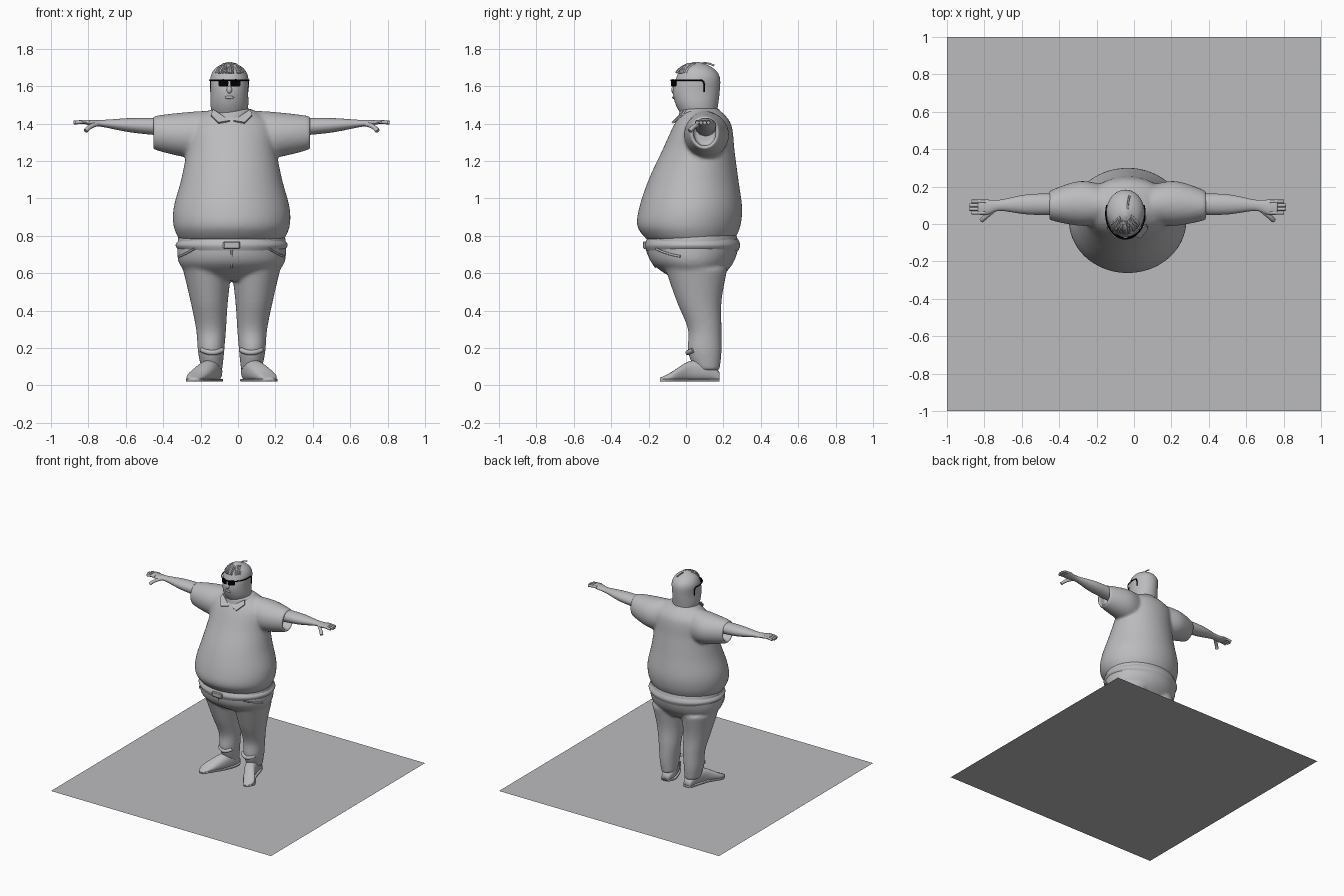
import bpy, bmesh, math, random

if "Cube" in bpy.data.objects:
    bpy.data.objects.remove(bpy.data.objects["Cube"])
random.seed(4)
BODY_X = -0.034   # body centre line
HEAD_X = -0.012   # head offset from the body centre


def material(name, rgb):
    mat = bpy.data.materials.new(name)
    mat.use_nodes = True
    mat.diffuse_color = (*rgb, 1)
    mat.node_tree.nodes["Principled BSDF"].inputs["Base Color"].default_value = (*rgb, 1)
    return mat


GREY = material("plain grey", (0.5, 0.5, 0.52))
BLACK = material("black", (0, 0, 0))


def finish(name, data, mat):
    ob = bpy.data.objects.new(name, data)
    bpy.context.collection.objects.link(ob)
    ob.location.x = BODY_X
    data.materials.append(mat)
    return ob


def make(name, bm, mat=GREY, mirror=False, voxel=0, smooth=True, thickness=0):
    bmesh.ops.recalc_face_normals(bm, faces=bm.faces)
    for face in bm.faces:
        face.smooth = smooth
    mesh = bpy.data.meshes.new(name)
    bm.to_mesh(mesh)
    bm.free()
    ob = finish(name, mesh, mat)
    if mirror:
        ob.modifiers.new("mirror", "MIRROR").use_mirror_merge = False
    if thickness:
        ob.modifiers.new("thickness", "SOLIDIFY").thickness = thickness
    if voxel:
        blend = ob.modifiers.new("blend", "REMESH")
        blend.mode, blend.voxel_size, blend.use_smooth_shade = "VOXEL", voxel, True
        soften = ob.modifiers.new("soften", "SMOOTH")
        soften.factor, soften.iterations = 0.5, 5
    return ob


def spline(before, start, end, after, t):
    """Point on a smooth curve through neighbouring rings."""
    result = []
    for p, q, r, s in zip(before, start, end, after):
        m, n = (r - p) / 2, (s - q) / 2
        result.append(q + t * m + t * t * (3 * (r - q) - 2 * m - n) + t ** 3 * (2 * (q - r) + m + n))
    return result


def loft(bm, axis, rings, sides=48, power=2, steps=5, sign=1, caps=True):
    """Skin rings of (position, low a, high a, low b, high b) along an axis."""
    last = len(rings) - 1
    full = []
    for i in range(last):
        quad = (rings[max(i - 1, 0)], rings[i], rings[i + 1], rings[min(i + 2, last)])
        full += [spline(*quad, k / steps) for k in range(steps)]
    full.append(rings[last])
    loops = []
    for pos, a_low, a_high, b_low, b_high in full:
        loop = []
        for k in range(sides):
            angle = math.tau * k / sides
            c, s = (math.copysign(abs(v) ** (2 / power), v) for v in (math.cos(angle), math.sin(angle)))
            a = (a_low + a_high + (a_high - a_low) * c) / 2
            b = (b_low + b_high + (b_high - b_low) * s) / 2
            x, y, z = {"x": (pos, a, b), "y": (a, pos, b), "z": (a, b, pos)}[axis]
            loop.append(bm.verts.new((x * sign, y, z)))
        loops.append(loop)
    for lower, upper in zip(loops, loops[1:]):
        for k in range(sides):
            j = (k + 1) % sides
            bm.faces.new((lower[k], lower[j], upper[j], upper[k]))
    if caps:
        bm.faces.new(loops[0])
        bm.faces.new(loops[-1])


def upright(table, shift=0):
    """Rings given as (height, half width, front, back)."""
    return [(z, shift - half, shift + half, front, back) for z, half, front, back in table]


def tube(name, paths, radius, mat=GREY, mirror=False):
    curve = bpy.data.curves.new(name, "CURVE")
    curve.dimensions, curve.bevel_depth, curve.bevel_resolution = "3D", radius, 2
    curve.use_fill_caps, curve.resolution_u = True, 5
    for path in paths:
        for side in ((1, -1) if mirror else (1,)):
            line = curve.splines.new("NURBS")
            line.points.add(len(path) - 1)
            line.use_endpoint_u, line.order_u = True, 3
            for point, (x, y, z) in zip(line.points, path):
                point.co = (x * side, y, z, 1)
    return finish(name, curve, mat)


def solid(name, create, centre, scale, smooth=True, **options):
    bm = bmesh.new()
    create(bm, **options)
    bmesh.ops.scale(bm, vec=scale, verts=bm.verts)
    bmesh.ops.translate(bm, vec=centre, verts=bm.verts)
    return make(name, bm, smooth=smooth)


# Square base
base = solid("base_sheet", bmesh.ops.create_grid, (0, 0, 0), (1, 1, 1), smooth=False,
             x_segments=1, y_segments=1, size=1)
base.location.x = 0

# Shirt: heavy belly and shoulders, blended with hollow short sleeves
bm = bmesh.new()
loft(bm, "z", upright([
    (0.78, 0.28, -0.21, 0.26), (0.85, 0.31, -0.26, 0.29), (0.95, 0.31, -0.25, 0.3),
    (1.1, 0.27, -0.2, 0.28), (1.25, 0.24, -0.13, 0.26), (1.4, 0.22, -0.06, 0.24),
    (1.48, 0.1, 0, 0.17)]), sides=64)
for side in (1, -1):
    loft(bm, "x", [
        (0.1, 0, 0.2, 1.2, 1.47), (0.25, -0.01, 0.23, 1.22, 1.46), (0.41, 0.02, 0.18, 1.26, 1.44),
        (0.41, 0.04, 0.16, 1.28, 1.42), (0.35, 0.04, 0.16, 1.28, 1.42)], sign=side)
make("shirt", bm, voxel=0.011)

# Collar band and pointed flaps
bm = bmesh.new()
loft(bm, "z", upright([(1.43, 0.11, -0.04, 0.18), (1.47, 0.11, -0.03, 0.18), (1.48, 0.09, 0, 0.17)]),
     caps=False)
make("collar_band", bm)
bm = bmesh.new()
outline = ((0.1, 0, 1.47), (0.01, -0.05, 1.41), (0.07, -0.07, 1.4), (0.11, -0.02, 1.44))
bm.faces.new([bm.verts.new(corner) for corner in outline])
make("collar_flaps", bm, mirror=True, smooth=False, thickness=0.01)

# Trousers: hips blended with two legs
bm = bmesh.new()
loft(bm, "z", upright([
    (0.56, 0.2, -0.05, 0.17), (0.65, 0.28, -0.18, 0.25), (0.75, 0.29, -0.21, 0.28),
    (0.83, 0.28, -0.2, 0.26)]), sides=64)
for side in (1, -1):
    loft(bm, "z", [
        (0.08, 0.05, 0.16, 0.05, 0.18), (0.18, 0.04, 0.18, 0.01, 0.19), (0.3, 0.03, 0.19, 0.01, 0.19),
        (0.45, 0.02, 0.22, -0.05, 0.19), (0.62, 0, 0.26, -0.11, 0.22)], sign=side)
make("trousers", bm, voxel=0.011)
tube("trouser_fly", [[(0, -0.21, 0.73), (0, -0.2, 0.69), (0, -0.16, 0.63)]], 0.006)
tube("pocket_edges", [[(0.2, -0.16, 0.73), (0.25, -0.1, 0.7), (0.28, -0.03, 0.69)]], 0.006, mirror=True)
tube("hem_folds", [[(0.05, 0.04, 0.19), (0.1, -0.02, 0.16), (0.16, 0.04, 0.19)]], 0.014, mirror=True)

# Belt and buckle
bm = bmesh.new()
loft(bm, "z", upright([(0.72, 0.28, -0.21, 0.28), (0.75, 0.3, -0.22, 0.29), (0.78, 0.28, -0.21, 0.28)]),
     sides=64, caps=False)
make("belt", bm)
buckle = solid("belt_buckle", bmesh.ops.create_cube, (0, -0.22, 0.75), (0.09, 0.02, 0.04), smooth=False, size=1)
buckle.modifiers.new("rounded", "BEVEL").width = 0.006

# Shoes with flat soles, toes turned out
bm = bmesh.new()
profile = [(0.18, 0.1, 0.03, 0.07), (0.12, 0.1, 0.05, 0.13), (0.02, 0.13, 0.05, 0.13),
           (-0.08, 0.19, 0.05, 0.07), (-0.14, 0.2, 0.02, 0.04)]
loft(bm, "y", [(y, mid - half, mid + half, 0.02, top) for y, mid, half, top in profile], power=2.4)
loft(bm, "y", [(y, mid - half * 1.1, mid + half * 1.1, 0.02, 0.035) for y, mid, half, top in profile],
     power=6)
make("shoes", bm, mirror=True)

# Bare arms, fingers and thumbs
bm = bmesh.new()
loft(bm, "x", [
    (0.3, 0.05, 0.16, 1.33, 1.43), (0.52, 0.05, 0.16, 1.35, 1.43), (0.68, 0.07, 0.13, 1.38, 1.42),
    (0.75, 0.05, 0.13, 1.39, 1.42), (0.8, 0.05, 0.13, 1.4, 1.42)])
make("arms", bm, mirror=True)
fingers = []
for i in range(4):
    y, tip = 0.06 + 0.02 * i, 0.85 - 0.01 * abs(i - 1.5)
    fingers.append([(0.76, y, 1.41), (0.8, y, 1.41), (tip, y, 1.405)])
tube("fingers", fingers, 0.01, mirror=True)
tube("thumbs", [[(0.71, 0.08, 1.4), (0.76, 0.04, 1.39), (0.78, 0.02, 1.36)]], 0.013, mirror=True)

# Head, nose and lips
bm = bmesh.new()
loft(bm, "z", upright([
    (1.41, 0.08, 0, 0.16), (1.49, 0.1, -0.05, 0.17), (1.57, 0.1, -0.07, 0.18), (1.65, 0.1, -0.05, 0.18),
    (1.7, 0.07, -0.02, 0.14), (1.73, 0.01, 0.04, 0.07)], HEAD_X))
make("head", bm)
for name, height, scale in (("nose", 1.58, (0.015, 0.014, 0.02)), ("lips", 1.54, (0.025, 0.009, 0.008))):
    solid(name, bmesh.ops.create_uvsphere, (HEAD_X, -0.065, height), scale,
          u_segments=20, v_segments=12, radius=1)


def around_head(angle, reach, z):
    """Point on an oval around the head, angle measured from the face."""
    return HEAD_X + 0.105 * reach * math.sin(angle), 0.055 - 0.135 * reach * math.cos(angle), z


# Thin combed hair over the forehead and a tuft at the crown
locks = []
for i in range(18):
    start = random.uniform(-1.2, 1.2)
    locks.append([around_head(start, 0.8, 1.67), around_head(start, 0.7, 1.7),
                  around_head(start + random.uniform(-0.5, 0.5), 0.3, 1.72)])
locks.append([(0, 0.08, 1.72), (0, 0.11, 1.73), (0.01, 0.15, 1.71)])
tube("hair", locks, 0.005)

# Dark glasses: lenses bent around the face, frame with hooked ends
bm = bmesh.new()
for side in (1, -1):
    rim = []
    for k in range(16):
        angle = math.tau * k / 16
        c, s = (math.copysign(math.sqrt(abs(v)), v) for v in (math.cos(angle), math.sin(angle)))
        rim.append(bm.verts.new(around_head(side * (0.34 + 0.26 * c), 1, 1.617 + 0.02 * s)))
    bm.faces.new(rim)
make("lenses", bm, BLACK, smooth=False, thickness=0.006)
arc = [around_head(k / 5, 1, 1.632) for k in range(-9, 10)]
hooks = [around_head(side * 1.9, 1, z) for side in (-1, 1) for z in (1.57, 1.62)]
tube("glasses_frame", [hooks[:2] + arc + hooks[:1:-1]], 0.004, BLACK)
